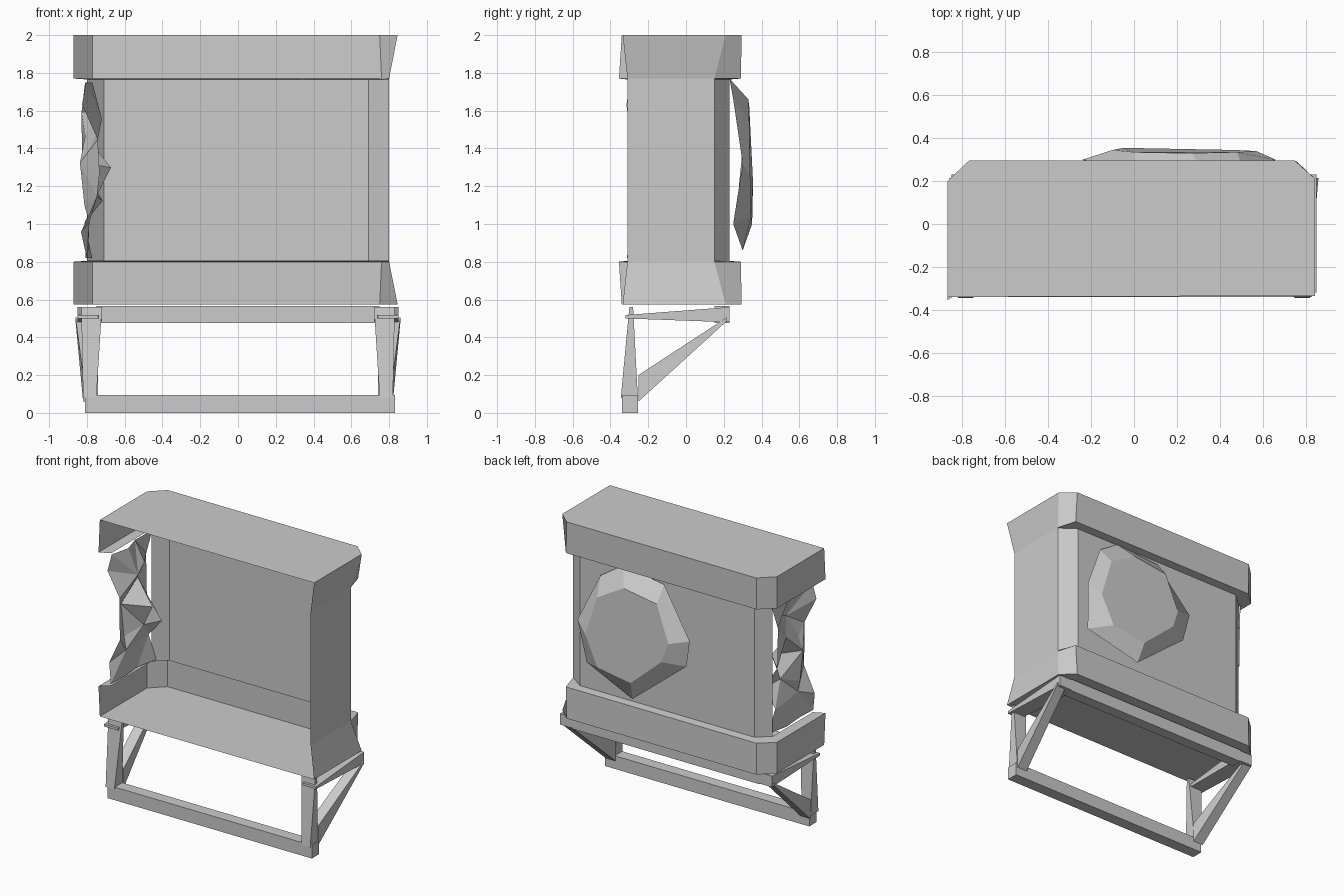
import bpy, random

if "Cube" in bpy.data.objects:
    bpy.data.objects.remove(bpy.data.objects["Cube"])

random.seed(4)


def make(name, verts, faces):
    me = bpy.data.meshes.new(name)
    me.from_pydata(verts, [], faces)
    me.update()
    ob = bpy.data.objects.new(name, me)
    bpy.context.collection.objects.link(ob)
    return ob


def beam(name, a, b):
    """Six-sided beam between two four-corner ends."""
    sides = [(i, (i + 1) % 4, (i + 1) % 4 + 4, i + 4) for i in range(4)]
    return make(name, a + b, [(3, 2, 1, 0), (4, 5, 6, 7)] + sides)


def flat(x0, x1, y0, y1, z):
    return [(x0, y0, z), (x1, y0, z), (x1, y1, z), (x0, y1, z)]


def upright(x0, x1, y, z0, z1):
    return [(x0, y, z0), (x1, y, z0), (x1, y, z1), (x0, y, z1)]


# Cabinet shell: open-front rings stacked from the bottom up
edge = [(-.87, -.34), (-.87, .20), (-.77, .295), (.75, .295), (.845, .21), (.845, -.335)]
band = [(-.87, -.355), (-.87, .20), (-.77, .29), (.76, .29), (.80, .15), (.80, -.31)]
waist = [(-.80, -.31), (-.80, .15), (-.71, .23), (.69, .23), (.80, .15), (.80, -.31)]
rings = [(edge, .575), (band, .80), (waist, .805), (waist, 1.765), (band, 1.77), (edge, 2.0)]
verts = [(x, y, z) for ring, z in rings for x, y in ring]
faces = [(r * 6 + i, r * 6 + 6 + i, r * 6 + 7 + i, r * 6 + 1 + i)
         for r in range(5) for i in range(5)
         if not (r == 2 and i == 0)]          # left wall is smashed
faces += [tuple(range(6)), tuple(range(35, 29, -1))]
make("cabinet_shell", verts, faces)

# Crumpled left wall: irregular triangulated sheet
rows, cols = 7, 4
verts = []
for r in range(rows):
    for c in range(cols):
        rim = r in (0, rows - 1)
        verts.append((-.79 + random.uniform(-.02, .02) if rim else
                      random.choice((-.82, -.80, -.73, -.68)) + random.uniform(-.02, .02),
                      -.29 + .44 * c / (cols - 1) + random.uniform(-.03, .03),
                      .82 + .93 * r / (rows - 1) + (0 if rim else random.uniform(-.04, .04))))
faces = []
for r in range(rows - 1):
    for c in range(cols - 1):
        a, b = r * cols + c, r * cols + c + 1
        d, e = a + cols, b + cols
        faces += [(a, d, b), (b, d, e)] if (r + c) % 2 else [(a, e, b), (a, d, e)]
make("crumpled_wall", verts, faces)

# Bulge on the back: outer rim and raised face
outer = [(.34, .23, 1.77), (.0, .25, 1.73), (-.24, .30, 1.40), (-.20, .28, 1.20),
         (.22, .30, .86), (.62, .25, 1.00), (.66, .30, 1.32), (.51, .25, 1.66)]
inner = [(.27, .33, 1.66), (.0, .335, 1.62), (-.10, .345, 1.36), (-.05, .355, 1.22),
         (.20, .35, 1.00), (.47, .345, 1.04), (.57, .34, 1.25), (.48, .335, 1.54)]
n = len(outer)
make("back_bulge", outer + inner,
     [(i, (i + 1) % n, (i + 1) % n + n, i + n) for i in range(n)] + [tuple(range(n, 2 * n))])

# Stand: long front foot bar and rear support bar
beam("foot_bar", flat(-.81, .83, -.34, -.255, 0), flat(-.81, .83, -.34, -.255, .095))
beam("rear_bar", flat(-.75, .75, .15, .23, .475), flat(-.75, .75, .15, .23, .565))

# Bent legs, braces and top wedges on both sides
for side, s in (("left", -1), ("right", 1)):
    def xs(a, b):
        return (a * s, b * s)
    beam(side + "_leg", flat(*xs(.75, .82), -.345, -.255, .08),
         flat(*xs(.72, .83), -.30, -.28, .56))
    beam(side + "_brace", upright(*xs(.74, .82), -.252, .06, .20),
         upright(*xs(.79, .86), .215, .485, .505))
    beam(side + "_top_wedge", upright(*xs(.74, .85), -.32, .50, .518),
         upright(*xs(.72, .85), .23, .48, .56))

# Consistent outward normals on the solid beams
import bmesh
for ob in bpy.data.objects:
    bm = bmesh.new()
    bm.from_mesh(ob.data)
    bmesh.ops.recalc_face_normals(bm, faces=bm.faces)
    bm.to_mesh(ob.data)
    bm.free()
